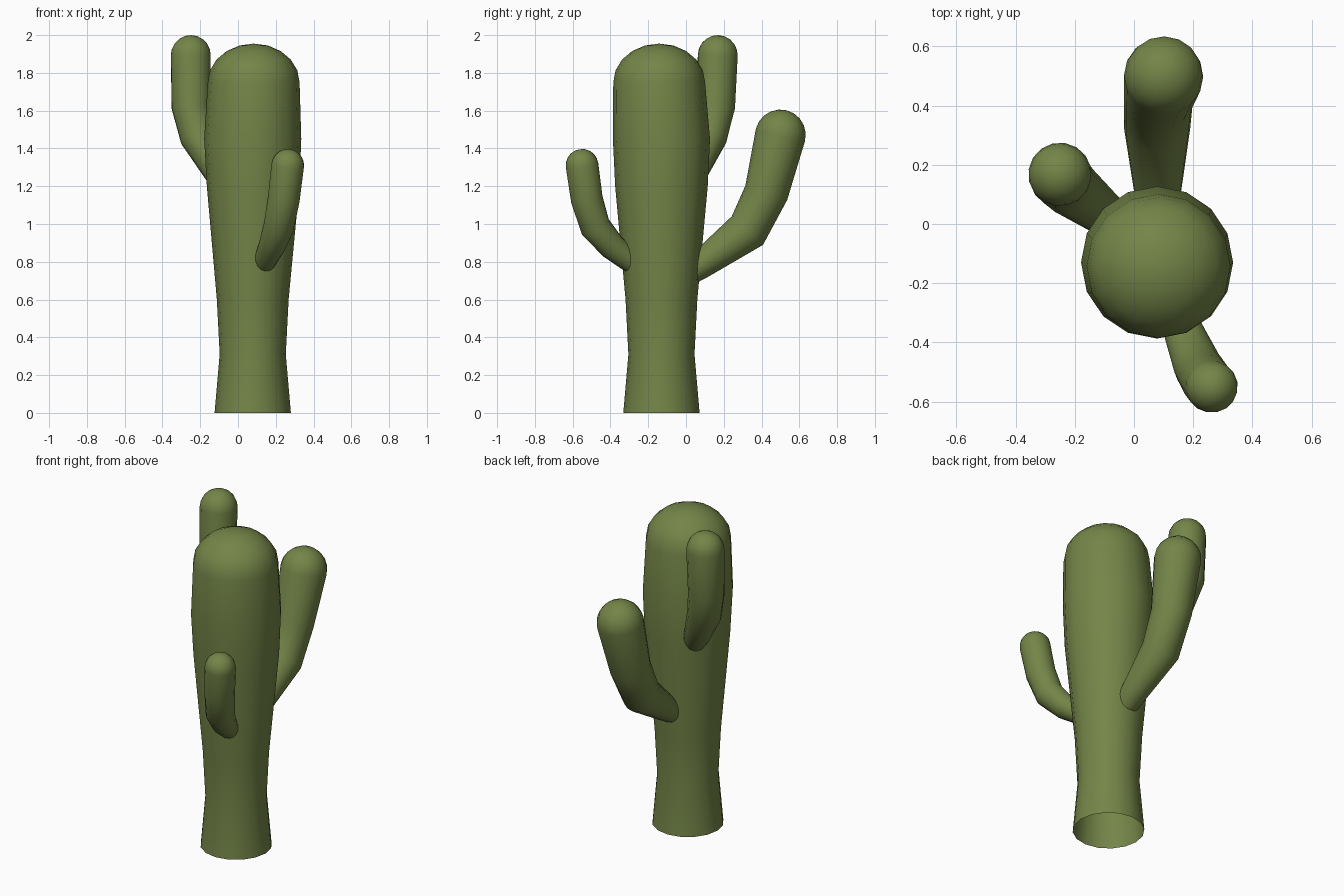
import bpy, bmesh, math
from mathutils import Vector

if "Cube" in bpy.data.objects:
    bpy.data.objects.remove(bpy.data.objects["Cube"])

green = bpy.data.materials.new("cactus green")
green.diffuse_color = (0.175, 0.235, 0.065, 1)
green.use_nodes = True
green.node_tree.nodes["Principled BSDF"].inputs["Base Color"].default_value = green.diffuse_color


def tube(name, path, cap_height, sides, upright=False, cap_rings=5):
    """Open-ended tube through (x, y, z, radius) points, closed by a rounded tip."""
    pts = [Vector(p[:3]) for p in path]
    radii = [p[3] for p in path]
    dirs = []
    for i in range(len(pts)):
        a, b = pts[max(i - 1, 0)], pts[min(i + 1, len(pts) - 1)]
        dirs.append(Vector((0, 0, 1)) if upright else (b - a).normalized())
    # rounded tip rings
    tip, tip_r, tip_d = pts[-1].copy(), radii[-1], dirs[-1]
    for k in range(1, cap_rings):
        t = math.pi / 2 * k / cap_rings
        pts.append(tip + tip_d * cap_height * math.sin(t))
        radii.append(tip_r * math.cos(t))
        dirs.append(tip_d)

    bm = bmesh.new()
    rings = []
    u = Vector((1, 0, 0))
    for p, r, d in zip(pts, radii, dirs):
        u = (u - d * u.dot(d)).normalized()
        v = d.cross(u)
        angles = [2 * math.pi * j / sides for j in range(sides)]
        rings.append([bm.verts.new(p + (u * math.cos(a) + v * math.sin(a)) * r)
                      for a in angles])
    for lo, hi in zip(rings, rings[1:]):
        for j in range(sides):
            k = (j + 1) % sides
            bm.faces.new((lo[j], lo[k], hi[k], hi[j]))
    top = bm.verts.new(tip + tip_d * cap_height)
    for j in range(sides):
        bm.faces.new((rings[-1][j], rings[-1][(j + 1) % sides], top))
    for f in bm.faces:
        f.smooth = True
    mesh = bpy.data.meshes.new(name)
    bm.to_mesh(mesh)
    bm.free()
    mesh.materials.append(green)
    obj = bpy.data.objects.new(name, mesh)
    bpy.context.collection.objects.link(obj)
    return obj


# trunk, open underneath
tube("trunk", [
    (0.078, -0.13, 0.00, 0.202), (0.078, -0.13, 0.31, 0.175),
    (0.078, -0.13, 0.60, 0.190), (0.080, -0.13, 1.20, 0.245),
    (0.078, -0.13, 1.45, 0.257), (0.083, -0.142, 1.75, 0.243),
], 0.205, 16, upright=True)

# large arm at the back
tube("back_arm", [
    (0.08, 0.00, 0.735, 0.068), (0.08, 0.08, 0.785, 0.075),
    (0.078, 0.325, 0.965, 0.112), (0.083, 0.425, 1.165, 0.117),
    (0.10, 0.50, 1.472, 0.134),
], 0.134, 16)

# tall arm at the back left
tube("left_arm", [
    (-0.05, -0.01, 1.20, 0.065), (-0.10, 0.035, 1.265, 0.075),
    (-0.212, 0.122, 1.465, 0.098), (-0.25, 0.158, 1.62, 0.103),
    (-0.25, 0.168, 1.893, 0.107),
], 0.107, 16)

# small arm at the front
tube("front_arm", [
    (0.135, -0.27, 0.785, 0.055), (0.145, -0.305, 0.81, 0.060),
    (0.178, -0.39, 0.88, 0.071), (0.215, -0.480, 0.985, 0.082),
    (0.242, -0.525, 1.13, 0.086), (0.263, -0.55, 1.309, 0.088),
], 0.088, 16)
